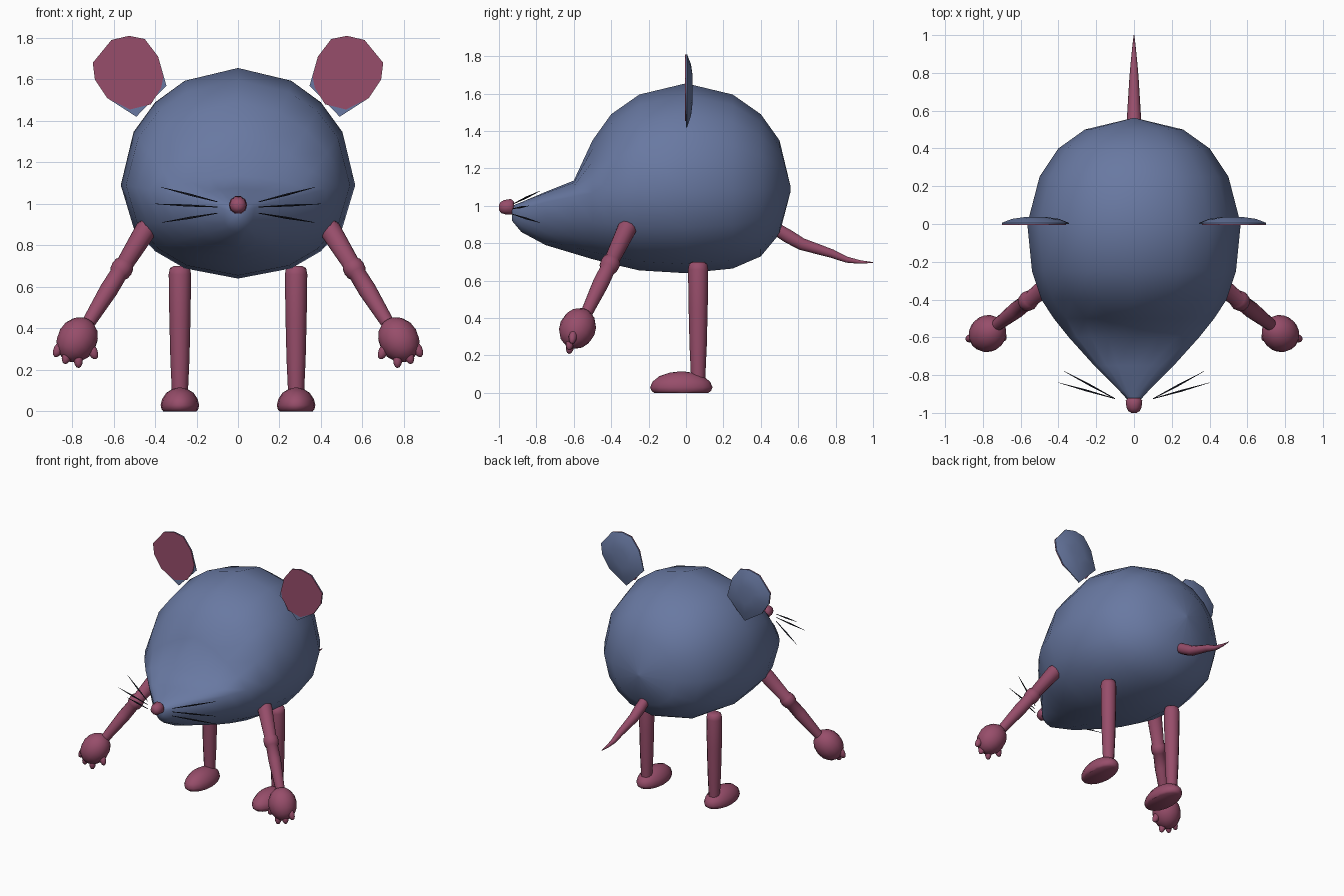
import bpy, bmesh, math
from mathutils import Vector

if "Cube" in bpy.data.objects:
    bpy.data.objects.remove(bpy.data.objects["Cube"])


def material(name, rgb):
    m = bpy.data.materials.new(name)
    m.diffuse_color = (*rgb, 1)
    m.use_nodes = True
    m.node_tree.nodes["Principled BSDF"].inputs["Base Color"].default_value = m.diffuse_color
    return m


BLUE = material("slate_blue", (.14, .19, .36))
PINK = material("dusty_pink", (.31, .075, .145))
DARK = material("dark_whisker", (.012, .014, .025))


def finish(bm, name, mat, smooth=True):
    bmesh.ops.recalc_face_normals(bm, faces=bm.faces)
    for f in bm.faces:
        f.smooth = smooth
    me = bpy.data.meshes.new(name)
    bm.to_mesh(me)
    bm.free()
    me.materials.append(mat)
    ob = bpy.data.objects.new(name, me)
    bpy.context.collection.objects.link(ob)
    if smooth:
        bpy.context.view_layer.objects.active = ob
        ob.select_set(True)
        bpy.ops.object.shade_smooth_by_angle(angle=math.radians(50))
        ob.select_set(False)
    return ob


def loft(rings, name, mat, smooth=True):
    """Skin a list of equally long point rings and cap both ends."""
    bm = bmesh.new()
    rows = [[bm.verts.new(p) for p in r] for r in rings]
    n = len(rows[0])
    for a, b in zip(rows, rows[1:]):
        for i in range(n):
            j = (i + 1) % n
            bm.faces.new((a[i], a[j], b[j], b[i]))
    bm.faces.new(rows[0])
    bm.faces.new(rows[-1])
    return finish(bm, name, mat, smooth)


def tube(path, radii, name, mat, n=12):
    """Round tube through path points with one radius for each point."""
    pts = [Vector(p) for p in path]
    rings = []
    for i, p in enumerate(pts):
        d = (pts[min(i + 1, len(pts) - 1)] - pts[max(i - 1, 0)]).normalized()
        side = d.cross(Vector((0, 1, 0) if abs(d.z) > .9 else (0, 0, 1))).normalized()
        up = side.cross(d)
        rings.append([p + radii[i] * (math.cos(t) * side + math.sin(t) * up)
                      for t in (2 * math.pi * k / n for k in range(n))])
    return loft(rings, name, mat)


def ball(center, size, name, mat, axis=None, seg=14):
    """Ellipsoid, its long axis z optionally aimed along axis."""
    bm = bmesh.new()
    bmesh.ops.create_uvsphere(bm, u_segments=seg, v_segments=seg // 2 + 1, radius=1)
    bmesh.ops.scale(bm, vec=size, verts=bm.verts)
    if axis:
        q = Vector(axis).to_track_quat('Z', 'Y')
        bmesh.ops.rotate(bm, matrix=q.to_matrix(), verts=bm.verts)
    bmesh.ops.translate(bm, vec=center, verts=bm.verts)
    return finish(bm, name, mat)


def spow(v, p):
    return math.copysign(abs(v) ** p, v)


# body with snout: y, half width, top, widest height, bottom, upper bulge power
sections = [
    (.56, .01, 1.10, 1.09, 1.08, 1), (.50, .26, 1.35, 1.09, .85, 1),
    (.40, .40, 1.49, 1.09, .73, 1), (.25, .50, 1.595, 1.09, .665, 1),
    (.0, .565, 1.655, 1.09, .64, 1), (-.25, .54, 1.595, 1.09, .655, 1),
    (-.40, .49, 1.49, 1.08, .69, 1.15), (-.50, .425, 1.35, 1.07, .715, 1.5),
    (-.60, .345, 1.135, 1.05, .745, 1.2), (-.75, .21, 1.075, 1.02, .79, 1.1),
    (-.88, .08, 1.02, .98, .86, 1), (-.93, .035, 1.0, .965, .92, 1)]
angles = [math.radians(q * 90 + a) for q in range(4) for a in (0, 27, 45, 63)]
rings = []
for y, w, top, mid, bot, p in sections:
    ring = []
    for a in angles:
        c, s = math.cos(a), math.sin(a)
        if abs(c) < 1e-6:
            c = 0
        if s >= 0:
            ring.append((w * spow(c, p), y, mid + (top - mid) * spow(s, p)))
        else:
            ring.append((w * c, y, mid + (mid - bot) * s))
    rings.append(ring)
loft(rings, "body", BLUE)

# nose
tube([(0, -.92, .995), (0, -.935, .995), (0, -.97, .993), (0, -.99, .99), (0, -1, .99)],
     [.03, .044, .04, .031, .014], "nose", PINK, 10)

# tail
tube([(0, .46, .89), (0, .55, .835), (0, .62, .795), (0, .70, .77), (0, .78, .745),
      (0, .86, .712), (0, .93, .70), (0, 1.0, .697)],
     [.034, .038, .034, .029, .024, .017, .010, .002], "tail", PINK, 10)

# ear outlines in x and z
ear_shell = [(.49, 1.42), (.63, 1.51), (.69, 1.60), (.70, 1.68), (.61, 1.79),
             (.525, 1.81), (.45, 1.795), (.385, 1.71), (.345, 1.57)]
ear_lining = [(.42, 1.48), (.52, 1.455), (.63, 1.51), (.69, 1.60), (.70, 1.68),
              (.61, 1.79), (.525, 1.81), (.45, 1.795), (.385, 1.71), (.36, 1.61), (.37, 1.56)]


def scaled(outline, s, y, k, cx=.52, cz=1.63):
    return [(s * (cx + (x - cx) * k), y, cz + (z - cz) * k) for x, z in outline]


for s, tag in ((-1, "left"), (1, "right")):
    # ears: bulged blue shell and pink inner plate
    loft([scaled(ear_shell, s, .0, 1), scaled(ear_shell, s, .006, 1),
          scaled(ear_shell, s, .027, .7), scaled(ear_shell, s, .036, .35)],
         tag + "_ear", BLUE)
    loft([scaled(ear_lining, s, -.006, 1), scaled(ear_lining, s, -.001, 1)],
         tag + "_ear_lining", PINK, False)

    # legs and domed feet
    tube([(s * .28, .065, z) for z in (.08, .12, .25, .45, .66, .69, .70)],
         [.038, .040, .046, .051, .054, .048, .030], tag + "_leg", PINK)
    foot = []
    for z, k in ((0, .86), (.01, .95), (.03, 1), (.06, .92), (.09, .70), (.108, .38), (.114, .1)):
        foot.append([(s * .28 + .093 * k * math.cos(t), -.025 + .167 * k * math.sin(t), z)
                     for t in (2 * math.pi * i / 16 for i in range(16))])
    loft(foot, tag + "_foot", PINK)

    # arms with elbow bulge
    a, b = Vector((s * .435, -.31, .89)), Vector((s * .725, -.535, .42))
    steps = [(0, .046), (.03, .052), (.37, .042), (.385, .049), (.43, .053),
             (.475, .049), (.49, .042), (.65, .044), (1, .032)]
    tube([a.lerp(b, t) for t, r in steps], [r for t, r in steps], tag + "_arm", PINK)

    # hands and fingers
    ball((s * .775, -.58, .345), (.097, .097, .115), tag + "_hand", PINK,
         (s * .45, -.35, -.8))
    for i, (x, y, z, dx) in enumerate(((.865, -.605, .30, .5), (.825, -.62, .268, .25),
                                       (.77, -.62, .25, -.05), (.70, -.60, .29, -.4))):
        ball((s * x, y, z), (.022, .024, .042), "%s_finger_%d" % (tag, i + 1), PINK,
             (s * dx, -.15, -1), 10)

    # whiskers
    for i, (z0, tip) in enumerate(((1.01, (.37, -.78, 1.08)), (.985, (.40, -.84, 1.0)),
                                   (.955, (.37, -.78, .91)))):
        start = Vector((s * .10, -.925, z0))
        end = Vector((s * tip[0], tip[1], tip[2]))
        tube([start, start.lerp(end, .5), end], [.002, .0055, .001],
             "%s_whisker_%d" % (tag, i + 1), DARK, 5)
